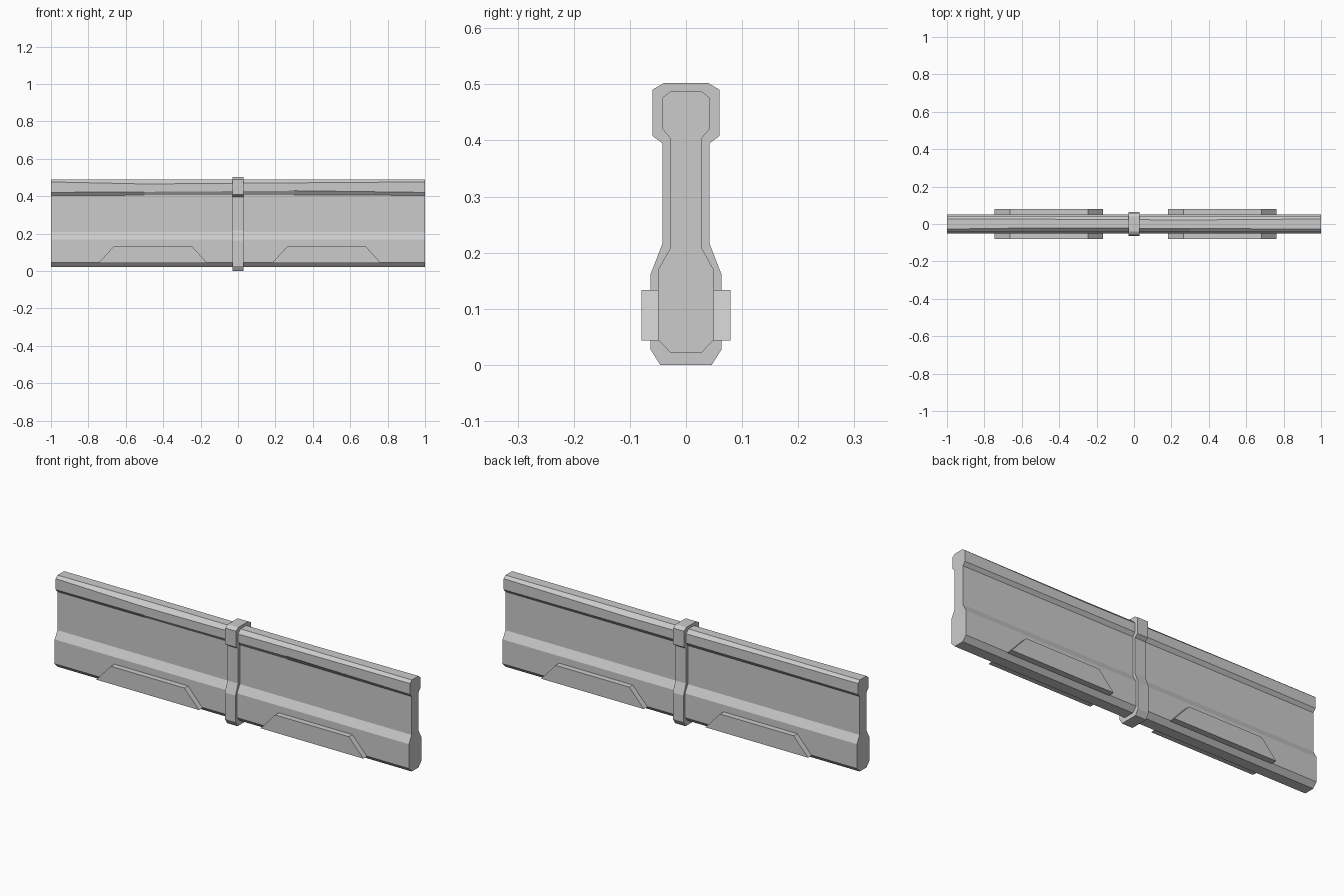
import bpy, bmesh

if "Cube" in bpy.data.objects:
    bpy.data.objects.remove(bpy.data.objects["Cube"])


def loft(name, sections):
    """Solid skinned through matching closed rings of 3D points."""
    bm = bmesh.new()
    rings = [[bm.verts.new(p) for p in s] for s in sections]
    n = len(rings[0])
    for a, b in zip(rings, rings[1:]):
        for i in range(n):
            j = (i + 1) % n
            bm.faces.new((a[i], a[j], b[j], b[i]))
    bm.faces.new(rings[0][::-1])
    bm.faces.new(rings[-1])
    bmesh.ops.recalc_face_normals(bm, faces=bm.faces)
    mesh = bpy.data.meshes.new(name)
    bm.to_mesh(mesh)
    bm.free()
    obj = bpy.data.objects.new(name, mesh)
    bpy.context.collection.objects.link(obj)
    return obj


def ring(x, front, back):
    """Closed cross-section at x from (half width, z) outlines, bottom to top."""
    return [(x, -y, z) for y, z in front] + [(x, y, z) for y, z in reversed(back)]


def rail_side(chamfer=0.0, under=0.0):
    """Half outline of the beam; worn edges widen the head's chamfers."""
    return [(0.027, 0.021), (0.05, 0.045), (0.05, 0.169), (0.028, 0.208),
            (0.028, 0.404 + under * 0.3), (0.042, 0.42 + under),
            (0.042, 0.476 - chamfer), (0.027 - chamfer * 0.6, 0.488)]


# Long beam with slightly worn head edges: x, front wear, back wear
wear = [(-1.0, (0, 0), (0, 0)),
        (-0.5, (0.011, 0.003), (0.002, 0.003)),
        (0.3, (0.005, 0.009), (0.009, 0.003)),
        (1.0, (0, 0), (0, 0))]
loft("beam", [ring(x, rail_side(*f), rail_side(*b)) for x, f, b in wear])

# Collar wrapped around the middle
collar = [(0.046, 0.0), (0.063, 0.027), (0.063, 0.162), (0.042, 0.216),
          (0.042, 0.395), (0.06, 0.408), (0.06, 0.49), (0.04, 0.502)]
loft("centre_collar", [ring(x, collar, collar) for x in (-0.03, 0.03)])

# Trapezoid reinforcement plates, showing on both sides of the beam
for label, cx in (("left", -0.455), ("right", 0.473)):
    outline = [(-0.29, 0.043), (0.29, 0.043), (0.208, 0.133), (-0.208, 0.133)]
    loft(label + "_side_plate",
         [[(cx + x, y, z) for x, z in outline] for y in (-0.079, 0.079)])
